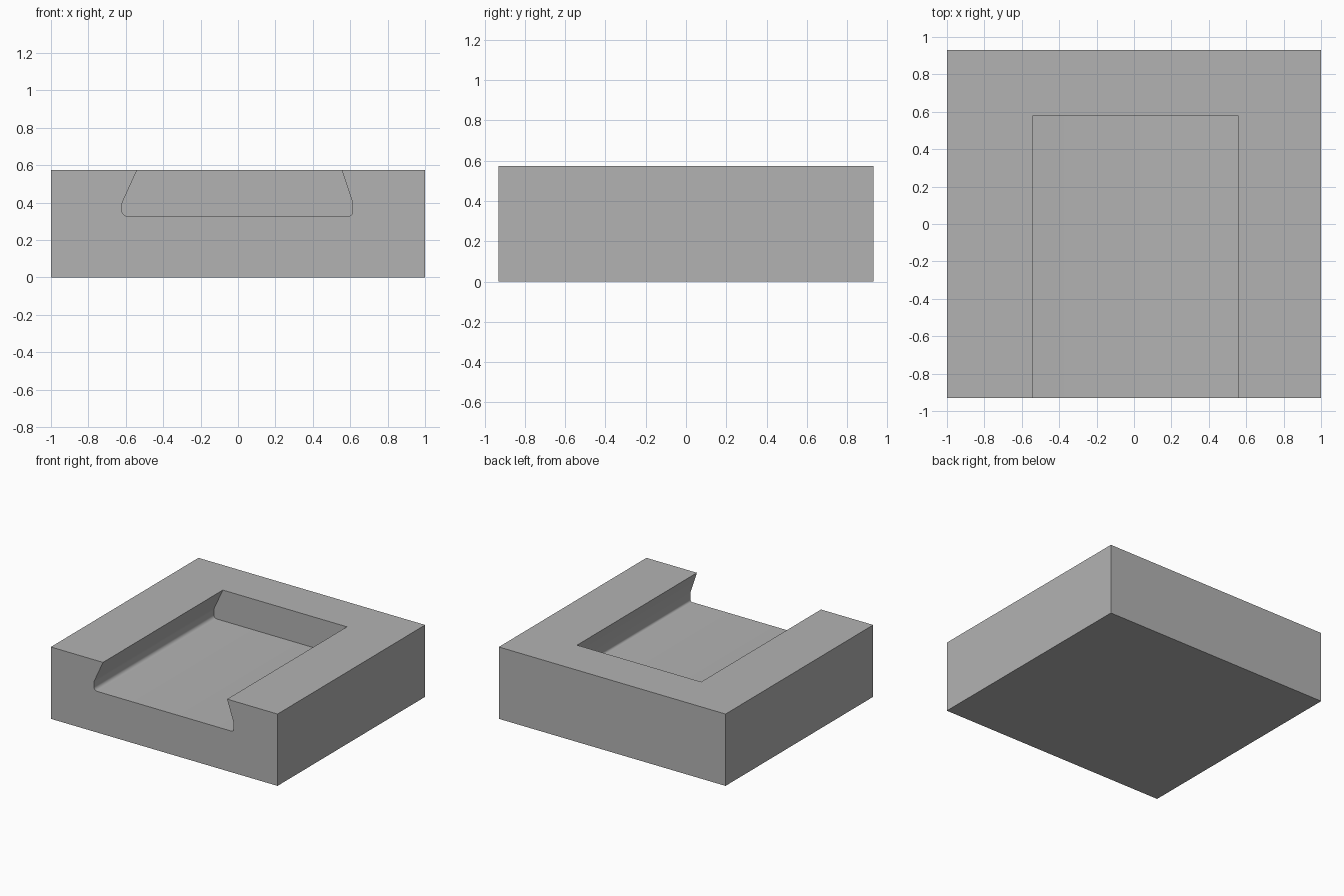
import bpy
import bmesh
import math

cube = bpy.data.objects.get("Cube")
if cube:
    bpy.data.objects.remove(cube, do_unlink=True)

HALF_X, HALF_Y, HEIGHT = 1.0, 0.93, 0.573
FLOOR, SLOT_BACK = 0.328, 0.58

grey = bpy.data.materials.new("plain grey")
grey.use_nodes = True
grey.diffuse_color = (0.45, 0.45, 0.45, 1)
grey.node_tree.nodes["Principled BSDF"].inputs["Base Color"].default_value = grey.diffuse_color


def prism(name, outline, y0, y1):
    """Extrude an x-z outline along y."""
    bm = bmesh.new()
    face = bm.faces.new([bm.verts.new((x, y0, z)) for x, z in outline])
    ext = bmesh.ops.extrude_face_region(bm, geom=[face])
    moved = [v for v in ext["geom"] if isinstance(v, bmesh.types.BMVert)]
    bmesh.ops.translate(bm, verts=moved, vec=(0, y1 - y0, 0))
    bmesh.ops.recalc_face_normals(bm, faces=bm.faces)
    mesh = bpy.data.meshes.new(name)
    bm.to_mesh(mesh)
    bm.free()
    mesh.materials.append(grey)
    obj = bpy.data.objects.new(name, mesh)
    bpy.context.collection.objects.link(obj)
    return obj


def arc(cx, cz, r, start, end, steps=6):
    """Points on a circular arc, angles in degrees."""
    angles = [math.radians(start + (end - start) * i / steps) for i in range(steps + 1)]
    return [(cx + r * math.cos(a), cz + r * math.sin(a)) for a in angles]


# Solid block
block = prism("slotted_block", [(-HALF_X, 0), (HALF_X, 0), (HALF_X, HEIGHT), (-HALF_X, HEIGHT)],
              -HALF_Y, HALF_Y)

# Undercut slot, open at the front and top, with rounded lower corners
top = HEIGHT + 0.1
slot = [(-0.54, top), (-0.54, HEIGHT)]
slot += arc(-0.57, 0.387, 0.05, 154, 180, 3)
slot += arc(-0.592, FLOOR + 0.028, 0.028, 180, 270)
slot += arc(0.593, FLOOR + 0.018, 0.018, 270, 360)
slot += [(0.611, 0.405), (0.555, HEIGHT), (0.555, top)]
cutter = prism("slot_cutter", slot, -HALF_Y - 0.1, SLOT_BACK)
cutter.hide_render = True

cut = block.modifiers.new("slot", "BOOLEAN")
cut.operation = "DIFFERENCE"
cut.solver = "EXACT"
cut.object = cutter

# Bake the cut, then discard the cutter
bpy.context.view_layer.objects.active = block
block.select_set(True)
bpy.ops.object.modifier_apply(modifier=cut.name)
bpy.data.objects.remove(cutter, do_unlink=True)
bpy.ops.object.shade_smooth_by_angle(angle=math.radians(20))
